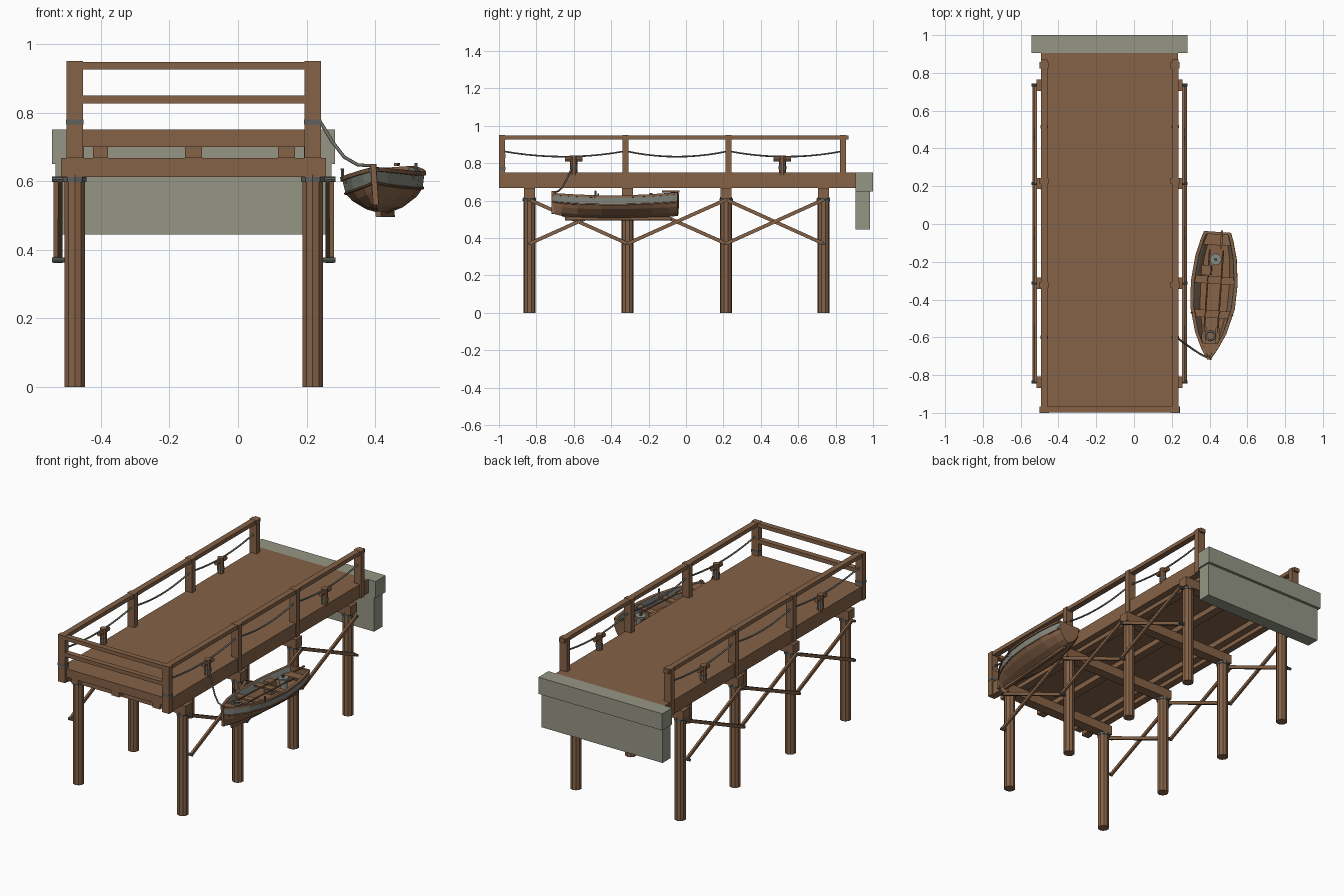
import bpy, bmesh, math
from mathutils import Matrix, Vector

if "Cube" in bpy.data.objects:
    bpy.data.objects.remove(bpy.data.objects["Cube"])


def material(name, rgb):
    m = bpy.data.materials.new(name)
    m.diffuse_color = (*rgb, 1)
    m.use_nodes = True
    m.node_tree.nodes["Principled BSDF"].inputs["Base Color"].default_value = m.diffuse_color
    return m


WOOD = material("weathered brown wood", (0.235, 0.122, 0.063))
STONE = material("grey green stone", (0.30, 0.305, 0.235))
ROPE = material("grey rope", (0.15, 0.155, 0.13))
IRON = material("dark grey iron", (0.11, 0.12, 0.11))
PAINT = material("faded grey paint", (0.24, 0.25, 0.22))

# Boat placement: slight yaw and roll
PIVOT = Vector((0.42, -0.377, 0.62))
BOAT = (Matrix.Translation(PIVOT) @ Matrix.Rotation(math.radians(-4), 4, 'Z')
        @ Matrix.Rotation(math.radians(-4), 4, 'Y') @ Matrix.Translation((0, 0, -0.62)))


def finish(name, bm, mats, xf=None):
    bmesh.ops.recalc_face_normals(bm, faces=bm.faces)
    me = bpy.data.meshes.new(name)
    bm.to_mesh(me)
    bm.free()
    if xf:
        me.transform(xf)
    for m in mats:
        me.materials.append(m)
    o = bpy.data.objects.new(name, me)
    bpy.context.collection.objects.link(o)
    return o


def box(name, x, y, z, mat=WOOD, xf=None):
    bm = bmesh.new()
    bmesh.ops.create_cube(bm, size=1)
    for v in bm.verts:
        v.co = [a[0] + (c + 0.5) * (a[1] - a[0]) for c, a in zip(v.co, (x, y, z))]
    return finish(name, bm, [mat], xf)


def rod(name, p, q, r, mat=WOOD, n=8, xf=None):
    p, q = Vector(p), Vector(q)
    d = q - p
    bm = bmesh.new()
    m = Matrix.Translation((p + q) / 2) @ d.to_track_quat('Z', 'Y').to_matrix().to_4x4()
    bmesh.ops.create_cone(bm, cap_ends=True, segments=n, radius1=r, radius2=r,
                          depth=d.length, matrix=m)
    return finish(name, bm, [mat], xf)


def beam(name, p, q, w, h, mat=WOOD):
    """Square-section bar lying in a y-z plane."""
    p, q = Vector(p), Vector(q)
    d = q - p
    m = Matrix.Translation((p + q) / 2) @ Matrix.Rotation(math.atan2(d.z, d.y), 4, 'X')
    return box(name, (-w / 2, w / 2), (-d.length / 2, d.length / 2), (-h / 2, h / 2), mat, m)


def cable(name, pts, r=0.005, cyclic=False, xf=None):
    c = bpy.data.curves.new(name, 'CURVE')
    c.dimensions = '3D'
    s = c.splines.new('POLY')
    s.points.add(len(pts) - 1)
    for sp, p in zip(s.points, pts):
        sp.co = (*(xf @ Vector(p) if xf else p), 1)
    s.use_cyclic_u = cyclic
    c.bevel_depth = r
    c.bevel_resolution = 1
    c.use_fill_caps = True
    c.materials.append(ROPE)
    o = bpy.data.objects.new(name, c)
    bpy.context.collection.objects.link(o)


CX = -0.129
PILES = (-0.837, -0.313, 0.214, 0.735)
POSTS = (-0.983, -0.323, 0.227, 0.84)

# Deck and stringers
box("deck", (-0.492, 0.234), (-0.985, 0.905), (0.70, 0.75))
for a, b in ((-0.492, -0.449), (-0.423, -0.379), (-0.155, -0.105), (0.117, 0.166), (0.192, 0.234)):
    box("stringer", (a, b), (-0.98, 0.905), (0.668, 0.705))

# Stone abutment
box("abutment_cap", (-0.542, 0.283), (0.905, 1.0), (0.65, 0.75), STONE)
box("abutment_wall", (-0.532, 0.273), (0.905, 0.983), (0.445, 0.65), STONE)

# Cross beams
for y in PILES:
    box("cross_beam", (-0.516, 0.257), (y - 0.03, y + 0.03), (0.612, 0.668))

for s in (-1, 1):
    X = CX + s * 0.347

    # Piles with top bands and brace bolts
    for y in PILES:
        rod("pile", (X, y, 0), (X, y, 0.62), 0.032, n=10)
        rod("pile_band", (X, y, 0.598), (X, y, 0.612), 0.036, IRON, 10)
        for z in (0.605, 0.37):
            rod("brace_bolt", (X, y, z), (CX + s * 0.413, y, z), 0.008, IRON)

    # Diagonal braces in two layers
    for a, b in zip(PILES, PILES[1:]):
        for off, z1, z2 in ((0.390, 0.605, 0.37), (0.403, 0.37, 0.605)):
            beam("diagonal_brace", (CX + s * off, a, z1), (CX + s * off, b, z2), 0.013, 0.019)

    # Railing posts, top rail and sagging ropes
    for y in POSTS:
        box("rail_post", (X - 0.0235, X + 0.0235), (y - 0.0165, y + 0.0165), (0.668, 0.95))
    y = POSTS[0]
    box("post_band", (X - 0.025, X + 0.025), (y - 0.017, y + 0.018), (0.765, 0.78), IRON)
    box("top_rail", (X - 0.0175, X + 0.0175), (-0.999, 0.87), (0.926, 0.949))
    for a, b in zip(POSTS, POSTS[1:]):
        cable("rail_rope", [(X, a + (b - a) * i / 10, 0.865 - 0.03 * (1 - (i / 5 - 1) ** 2))
                            for i in range(11)])

    # Mooring bollards
    for y in (-0.6, 0.515):
        rod("bollard", (X, y, 0.738), (X, y, 0.842), 0.019, n=10)
        rod("bollard_crossbar", (X, y - 0.046, 0.823), (X, y + 0.046, 0.823), 0.014)
        rod("bollard_band", (X, y, 0.768), (X, y, 0.785), 0.021, ROPE, 10)

# Front rails
for z in (0.925, 0.827):
    box("front_rail", (-0.497, 0.235), (-0.999, -0.966), (z, z + 0.023))

# Boat hull: lofted cross-sections, bow at -y
STATIONS = ((0, .007, .530, .640), (.07, .036, .518, .635), (.2, .077, .508, .627),
            (.4, .112, .504, .620), (.6, .118, .504, .620), (.8, .104, .508, .627),
            (.93, .082, .513, .635), (1, .066, .518, .640))


def outer(w, k, g):
    h = g - k
    return [(0, k), (w * 0.42, k + h * 0.14), (w * 0.78, k + h * 0.38),
            (w * 0.94, k + h * 0.58), (w, g - 0.012)]


def section(w, k, g):
    i = max(w - 0.012, 0.001)
    return outer(w, k, g) + [(w + 0.006, g - 0.012), (w + 0.006, g), (i, g),
                             (i * 0.9, k + (g - k) * 0.58), (i * 0.72, k + 0.042), (0, k + 0.042)]


bm = bmesh.new()
for s in (-1, 1):
    rows = [[bm.verts.new((s * x, -0.335 + 0.67 * t, z)) for x, z in section(w, k, g)]
            for t, w, k, g in STATIONS]
    for r0, r1 in zip(rows, rows[1:]):
        for j in range(len(r0) - 1):
            f = bm.faces.new((r0[j], r0[j + 1], r1[j + 1], r1[j]))
            f.material_index = 1 if j in (3, 7) else 0   # painted upper strakes
bmesh.ops.remove_doubles(bm, verts=bm.verts, dist=0.0002)
finish("boat_hull", bm, [WOOD, PAINT], BOAT)

# Transom board
t, w, k, g = STATIONS[-1]
half = outer(w, k, g) + [(w, g)]
prof = half + [(-x, z) for x, z in reversed(half[1:])]
bm = bmesh.new()
f = bm.faces.new([bm.verts.new((x, 0.322, z)) for x, z in prof])
ext = bmesh.ops.extrude_face_region(bm, geom=[f])["geom"]
bmesh.ops.translate(bm, vec=(0, 0.014, 0), verts=[v for v in ext if isinstance(v, bmesh.types.BMVert)])
finish("boat_transom", bm, [WOOD], BOAT)

# Keel, stem and bow deck
box("boat_keel", (-0.008, 0.008), (-0.27, 0.30), (0.495, 0.512), WOOD, BOAT)
box("boat_stem", (-0.008, 0.008), (-0.342, -0.325), (0.53, 0.65), WOOD, BOAT)
bm = bmesh.new()
bm.faces.new([bm.verts.new(p) for p in ((0, -0.33, 0.636), (0.045, -0.255, 0.63), (-0.045, -0.255, 0.63))])
finish("boat_bow_deck", bm, [WOOD], BOAT)

# Rubbing strakes
for s in (-1, 1):
    pts = [(s * (w * 0.94 + 0.001), -0.335 + 0.67 * t, k + (g - k) * 0.58) for t, w, k, g in STATIONS]
    for p, q in zip(pts, pts[1:]):
        rod("rubbing_strake", p, q, 0.004, n=6, xf=BOAT)

# Thwarts, stern seat, oars, oarlocks, box and tiller
for y, hw in ((0.08, 0.107), (-0.10, 0.101)):
    box("thwart", (-hw, hw), (y - 0.02, y + 0.02), (0.600, 0.610), WOOD, BOAT)
box("stern_seat", (-0.07, 0.07), (0.265, 0.325), (0.595, 0.605), WOOD, BOAT)
for s in (-1, 1):
    rod("oar_shaft", (s * 0.036, -0.20, 0.616), (s * 0.036, 0.24, 0.616), 0.005, n=6, xf=BOAT)
    box("oar_blade", (s * 0.036 - 0.011, s * 0.036 + 0.011), (-0.26, -0.17), (0.613, 0.618), WOOD, BOAT)
    rod("oarlock", (s * 0.108, -0.10, 0.61), (s * 0.108, -0.10, 0.645), 0.005, IRON, 6, BOAT)
box("locker_box", (-0.072, -0.022), (0.105, 0.155), (0.55, 0.625), WOOD, BOAT)
beam_y = ((0.02, 0.03), (0.25, 0.345), (0.643, 0.651))
box("tiller", *beam_y, WOOD, BOAT)

# Capstan drum and rope coil
rod("drum", (0, 0.19, 0.55), (0, 0.19, 0.62), 0.022, PAINT, 12, BOAT)
rod("drum_top", (0, 0.19, 0.62), (0, 0.19, 0.630), 0.031, PAINT, 12, BOAT)
rod("drum_pin", (0, 0.19, 0.63), (0, 0.19, 0.640), 0.008, IRON, 8, BOAT)
cable("rope_coil", [(0.024 * math.cos(a * math.pi / 8), -0.215 + 0.024 * math.sin(a * math.pi / 8), 0.622)
                    for a in range(16)], 0.006, True, BOAT)

# Mooring line from bollard to bow
cable("mooring_line", [(0.225, -0.60, 0.79), (0.245, -0.615, 0.765), (0.275, -0.637, 0.715),
                       (0.31, -0.662, 0.67), (0.35, -0.688, 0.647), (0.397, -0.712, 0.645)])
